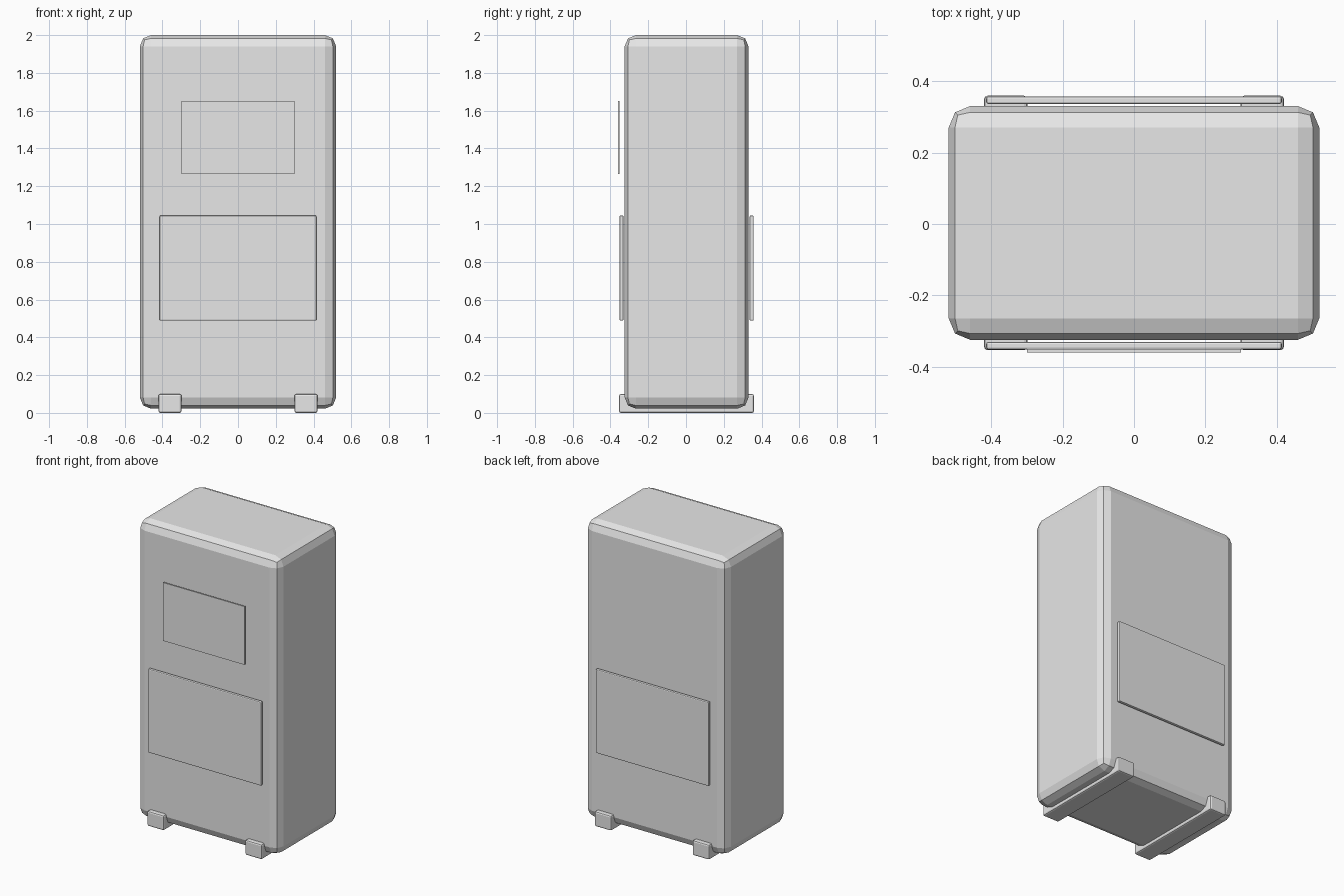
import bpy
import bmesh
from mathutils import Vector

cube = bpy.data.objects.get("Cube")
if cube:
    bpy.data.objects.remove(cube, do_unlink=True)

grey = bpy.data.materials.new("light_grey")
grey.use_nodes = True
colour = (0.8, 0.8, 0.8, 1)
grey.diffuse_color = colour
grey.node_tree.nodes["Principled BSDF"].inputs["Base Color"].default_value = colour


def box(name, low, high, bevel=0, segments=2):
    """Box between two corners, with optional rounded edges."""
    low, high = Vector(low), Vector(high)
    bm = bmesh.new()
    bmesh.ops.create_cube(bm, size=1)
    bmesh.ops.scale(bm, vec=high - low, verts=bm.verts)
    bmesh.ops.translate(bm, vec=(low + high) / 2, verts=bm.verts)
    mesh = bpy.data.meshes.new(name)
    bm.to_mesh(mesh)
    bm.free()
    mesh.materials.append(grey)
    obj = bpy.data.objects.new(name, mesh)
    bpy.context.collection.objects.link(obj)
    if bevel:
        mod = obj.modifiers.new("rounded_edges", "BEVEL")
        mod.width = bevel
        mod.segments = segments
        mod.limit_method = "ANGLE"
    return obj


# Cabinet with broad rounded edges
box("cabinet", (-0.52, -0.325, 0.022), (0.52, 0.331, 2.0), 0.06)

# Large lower panels, standing slightly off the front and back
box("front_panel", (-0.415, -0.352, 0.488), (0.415, -0.331, 1.045), 0.006)
box("back_panel", (-0.415, 0.337, 0.488), (0.415, 0.358, 1.045), 0.006)

# Thin upper plate on the front
box("upper_plate", (-0.3, -0.36, 1.265), (0.3, -0.351, 1.652))

# Runner feet along the depth of the cabinet
for side, x in (("right", -0.36), ("left", 0.36)):
    box(side + "_foot", (x - 0.061, -0.354, 0), (x + 0.061, 0.36, 0.1), 0.01)
